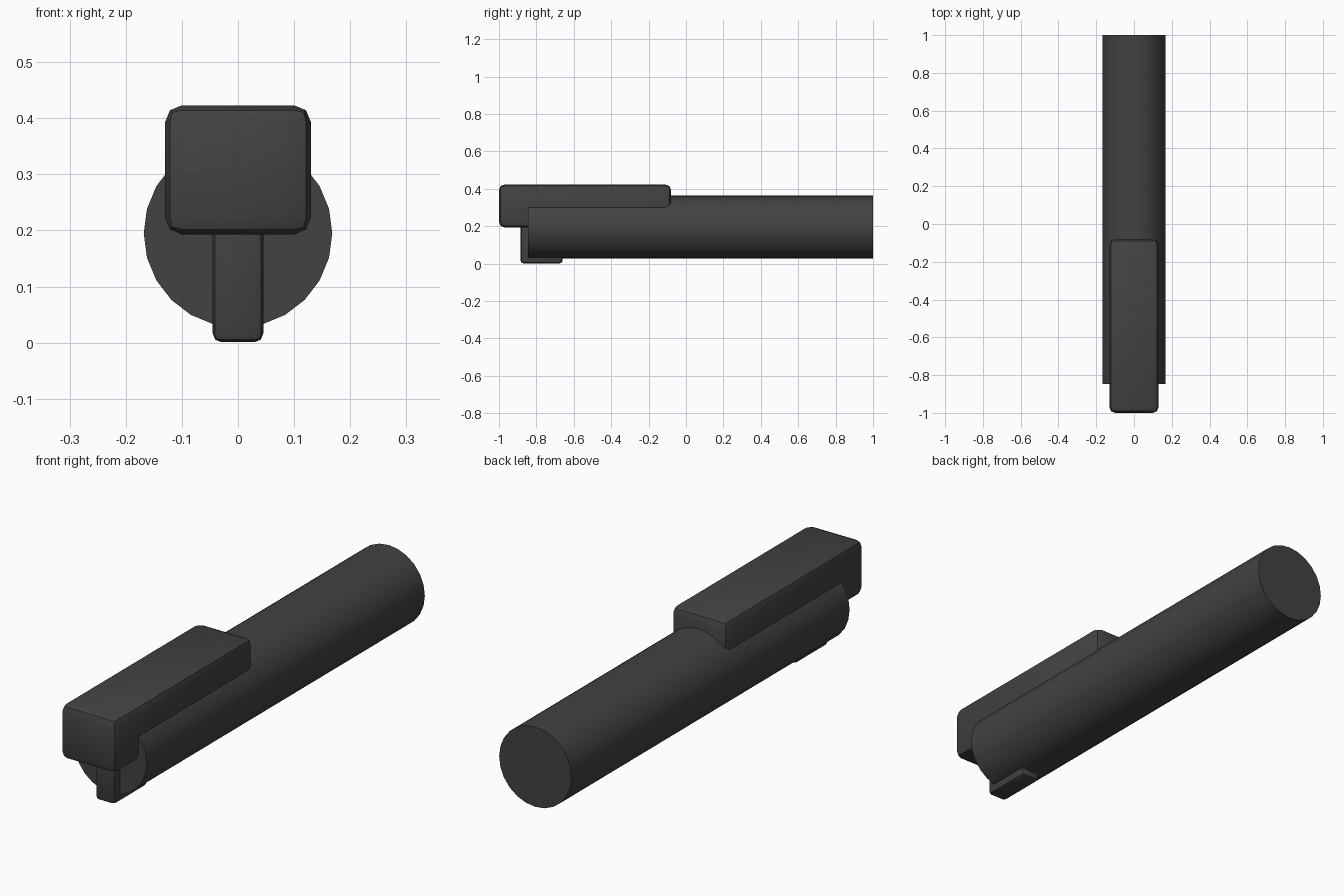
import bpy, math

if "Cube" in bpy.data.objects:
    bpy.data.objects.remove(bpy.data.objects["Cube"])

# Single dark finish
dark_grey = bpy.data.materials.new("dark_grey")
dark_grey.diffuse_color = (0.055, 0.055, 0.055, 1)
dark_grey.use_nodes = True
dark_grey.node_tree.nodes["Principled BSDF"].inputs["Base Color"].default_value = dark_grey.diffuse_color


def finish(obj, name):
    obj.name = name
    obj.data.materials.append(dark_grey)
    bpy.ops.object.shade_smooth_by_angle(angle=math.radians(35))


def rounded_box(name, lo, hi, radius):
    bpy.ops.mesh.primitive_cube_add(
        size=1, location=[(a + b) / 2 for a, b in zip(lo, hi)])
    obj = bpy.context.object
    obj.scale = [b - a for a, b in zip(lo, hi)]
    bpy.ops.object.transform_apply(location=False, rotation=False, scale=True)
    bevel = obj.modifiers.new("rounded_edges", 'BEVEL')
    bevel.width = radius
    bevel.segments = 2
    bpy.ops.object.modifier_apply(modifier=bevel.name)
    finish(obj, name)


# Long round tube along y
bpy.ops.mesh.primitive_cylinder_add(
    vertices=24, radius=0.168, depth=1.846,
    location=(0, 0.077, 0.195), rotation=(math.pi / 2, 0, 0))
finish(bpy.context.object, "tube")

# Block on top, overhanging the front end
rounded_box("top_block", (-0.13, -1.0, 0.193), (0.13, -0.08, 0.423), 0.03)

# Narrow tab running down the front end and under the tube
rounded_box("front_tab", (-0.045, -0.885, 0.001), (0.045, -0.66, 0.30), 0.015)
